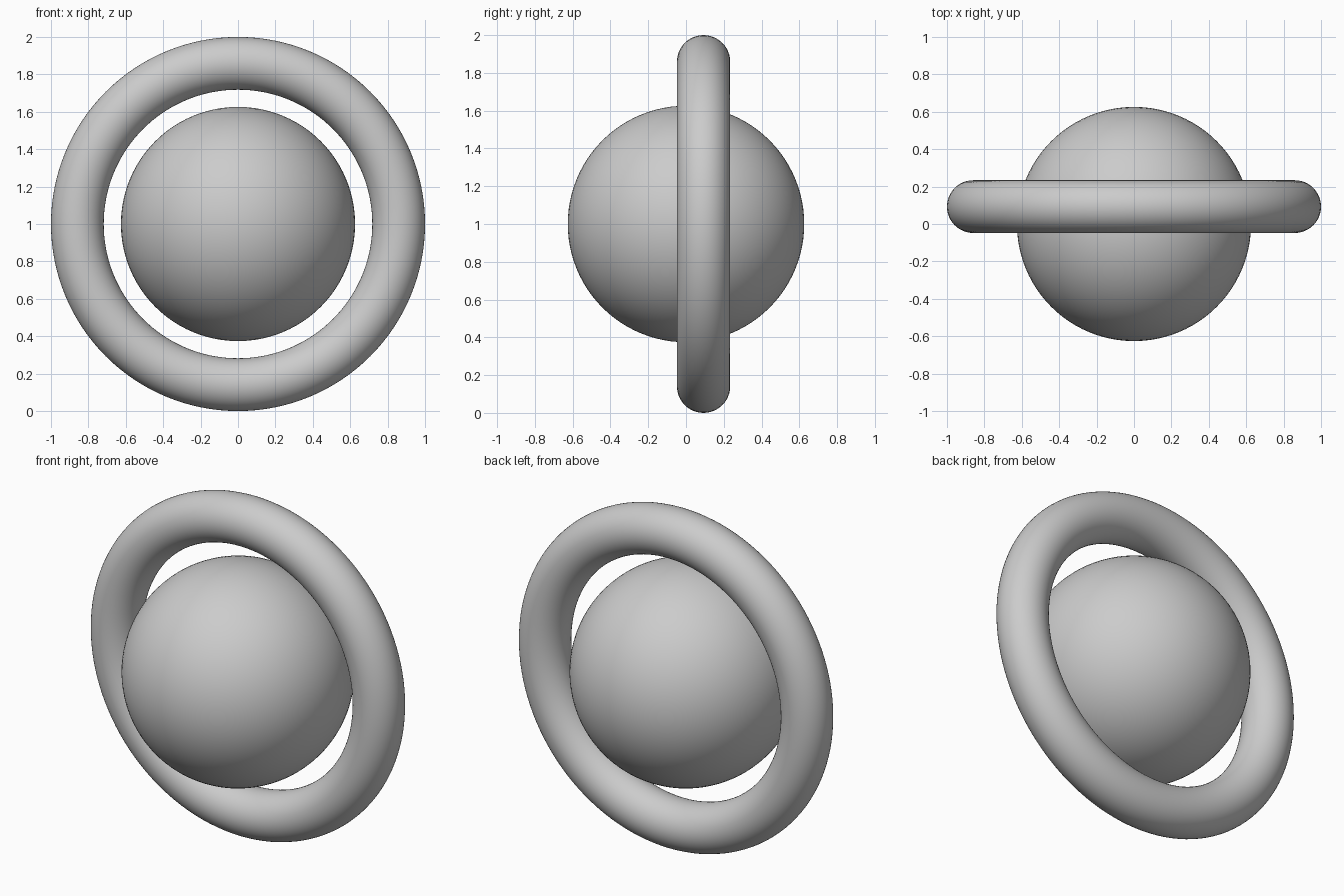
import bpy
from math import radians

cube = bpy.data.objects.get("Cube")
if cube:
    bpy.data.objects.remove(cube, do_unlink=True)

# Single plain grey finish
grey = bpy.data.materials.new("plain_grey")
grey.use_nodes = True
colour = (0.6, 0.6, 0.6, 1.0)
grey.diffuse_color = colour
grey.node_tree.nodes["Principled BSDF"].inputs["Base Color"].default_value = colour


def finish(name):
    """Name the active object, smooth it and give it the grey finish."""
    part = bpy.context.object
    part.name = name
    part.data.materials.append(grey)
    bpy.ops.object.shade_smooth()


# Central ball
bpy.ops.mesh.primitive_uv_sphere_add(segments=96, ring_count=48, radius=0.626,
                                     location=(0, 0, 1))
finish("ball")

# Upright ring around the ball, set slightly towards the back
bpy.ops.mesh.primitive_torus_add(major_radius=0.859, minor_radius=0.141,
                                 major_segments=128, minor_segments=48,
                                 location=(0, 0.093, 1),
                                 rotation=(radians(90), 0, 0))
finish("ring")
